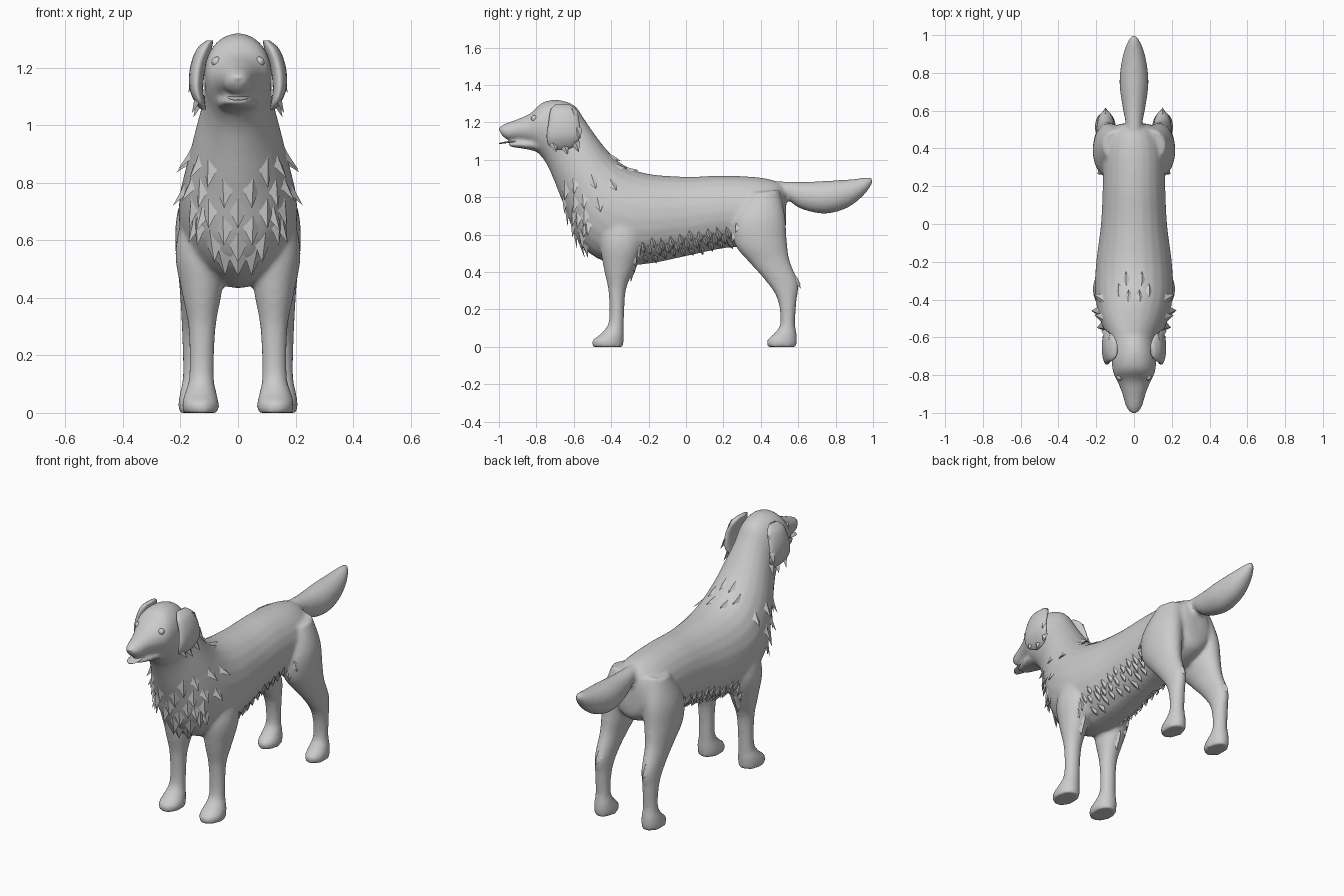
import bpy, bmesh, math, random
from mathutils import Vector

random.seed(4)


def spline(rows, t):
    # Catmull-Rom interpolation of section rows
    i = min(int(t), len(rows) - 2)
    f = t - i
    p = [rows[max(0, min(len(rows) - 1, i + k))] for k in (-1, 0, 1, 2)]
    return [0.5 * (2 * b + (c - a) * f + (2 * a - 5 * b + 4 * c - d) * f * f
                   + (3 * b - a - 3 * c + d) * f ** 3) for a, b, c, d in zip(*p)]


def make(name, bm, smooth=True):
    bmesh.ops.recalc_face_normals(bm, faces=bm.faces)
    me = bpy.data.meshes.new(name)
    bm.to_mesh(me)
    bm.free()
    me.polygons.foreach_set("use_smooth", [smooth] * len(me.polygons))
    ob = bpy.data.objects.new(name, me)
    bpy.context.collection.objects.link(ob)
    return ob


def loft(name, rows, side=1, sub=4, n=24):
    # row: centre x, one edge (y, z), opposite edge (y, z), half width
    bm = bmesh.new()
    rings = []
    for k in range((len(rows) - 1) * sub + 1):
        x, y1, z1, y2, z2, w = spline(rows, k / sub)
        ring = []
        for j in range(n):
            a = 2 * math.pi * j / n
            c, s = math.cos(a), math.sin(a)
            ring.append(bm.verts.new((side * (x + w * s), (y1 + y2) / 2 + (y1 - y2) / 2 * c,
                                      (z1 + z2) / 2 + (z1 - z2) / 2 * c)))
        rings.append(ring)
    for a, b in zip(rings, rings[1:]):
        for j in range(n):
            bm.faces.new((a[j], a[(j + 1) % n], b[(j + 1) % n], b[j]))
    bm.faces.new(rings[0])
    bm.faces.new(rings[-1])
    return make(name, bm)


# Trunk, neck and head in one sweep from rump to nose
trunk = [(.535, .79, .535, .66, .04), (.51, .87, .51, .58, .11), (.4, .905, .38, .53, .16),
         (.2, .915, .22, .53, .165), (0, .91, 0, .485, .175), (-.2, .925, -.2, .445, .2),
         (-.33, .97, -.39, .44, .207), (-.42, 1.05, -.56, .54, .185), (-.49, 1.14, -.65, .75, .15),
         (-.545, 1.22, -.71, .9, .122), (-.595, 1.29, -.75, .985, .117), (-.68, 1.32, -.79, 1.035, .118),
         (-.765, 1.308, -.82, 1.07, .108), (-.83, 1.25, -.85, 1.09, .085), (-.9, 1.218, -.9, 1.105, .062),
         (-.97, 1.192, -.955, 1.108, .044), (-1.005, 1.172, -.985, 1.13, .024)]
jaw = [(0, -.76, 1.14, -.76, 1.03, .08), (0, -.83, 1.11, -.83, 1.052, .07),
       (0, -.9, 1.1, -.9, 1.064, .052), (0, -.95, 1.093, -.945, 1.07, .03)]
front_leg = [(.11, -.43, .74, -.24, .74, .07), (.13, -.46, .57, -.23, .56, .088),
             (.126, -.44, .42, -.275, .42, .07), (.125, -.415, .3, -.322, .3, .048),
             (.127, -.412, .14, -.332, .12, .043), (.13, -.45, .075, -.332, .06, .056),
             (.13, -.5, .035, -.333, .03, .064), (.13, -.5, 0, -.335, 0, .062)]
hind_leg = [(.09, .33, .82, .5, .84, .075), (.125, .25, .68, .53, .7, .088),
            (.137, .26, .55, .54, .56, .08), (.145, .34, .45, .555, .46, .06),
            (.15, .42, .36, .6, .34, .048), (.152, .487, .26, .592, .25, .042),
            (.152, .505, .13, .583, .13, .04), (.152, .47, .07, .592, .07, .05),
            (.152, .432, .035, .594, .03, .056), (.152, .435, 0, .59, 0, .054)]
tail = [(0, .4, .885, .44, .78, .05), (0, .5, .885, .52, .8, .042), (0, .62, .882, .61, .74, .06),
        (0, .75, .888, .74, .712, .077), (0, .87, .895, .86, .742, .065),
        (0, .96, .905, .95, .81, .038), (0, 1.0, .905, 1.0, .88, .01)]

parts = [loft("body", [(0, *r) for r in trunk]), loft("jaw", jaw), loft("tail", tail)]
for s in (1, -1):
    parts += [loft("front_leg", front_leg, s), loft("hind_leg", hind_leg, s)]

# Fuse into one smooth skin
bpy.ops.object.select_all(action='DESELECT')
for o in parts:
    o.select_set(True)
body = parts[0]
bpy.context.view_layer.objects.active = body
bpy.ops.object.join()
rm = body.modifiers.new("fuse", 'REMESH')
rm.mode = 'VOXEL'
rm.voxel_size = .011
rm.use_smooth_shade = True
sm = body.modifiers.new("soften", 'SMOOTH')
sm.factor = .5
sm.iterations = 6
for m in ("fuse", "soften"):
    bpy.ops.object.modifier_apply(modifier=m)

# Ears
ear = [(.098, -.7, 1.295, -.62, 1.295, .012), (.118, -.725, 1.265, -.585, 1.265, .026),
       (.14, -.735, 1.2, -.57, 1.2, .027), (.145, -.745, 1.13, -.565, 1.13, .024),
       (.132, -.735, 1.08, -.59, 1.08, .017), (.12, -.69, 1.055, -.63, 1.055, .008)]
for s in (1, -1):
    loft("ear", ear, s)
    # Eyes
    hit, p, nrm, _ = body.ray_cast(Vector((s * .079, -2, 1.225)), Vector((0, 1, 0)))
    bm = bmesh.new()
    bmesh.ops.create_uvsphere(bm, u_segments=16, v_segments=10, radius=.018)
    bmesh.ops.translate(bm, verts=bm.verts, vec=p - nrm * .008)
    make("eye", bm)

# Tongue
loft("tongue", [(0, -.87, 1.108, -.87, 1.096, .035), (0, -.95, 1.1, -.95, 1.09, .036),
                (0, -.985, 1.094, -.985, 1.086, .024), (0, -1.0, 1.09, -1.0, 1.086, .006)])

fur = bmesh.new()


def tuft(p, nrm, d, length, width, lift):
    # Flat pointed lock lying on the skin
    d = (d - nrm * d.dot(nrm)).normalized()
    side = d.cross(nrm)
    q = [p + side * width - nrm * .012, p - side * width - nrm * .012,
         p - d * length * .6 - nrm * .004, p + d * length * .1 + nrm * .008, p + d * length + nrm * lift]
    a, b, top, mid, tip = [fur.verts.new(v) for v in q]
    for f in ((a, mid, top), (b, top, mid), (a, tip, mid), (b, mid, tip), (a, top, b), (a, b, tip)):
        fur.faces.new(f)


def cast(origin, direction, d, length, width, lift=.015):
    for s in (1, -1):
        o, r, dd = [Vector((s * v[0], v[1], v[2])) for v in (origin, direction, d)]
        ok, p, nrm, _ = body.ray_cast(o, r)
        if ok:
            tuft(p, nrm, dd, length, width, lift)


# Belly fringe
for row in range(3):
    for k in range(11):
        y = -.27 + .05 * k + .02 * row
        z = .475 + .17 * (y + .28) + .035 * row + random.uniform(-.012, .012)
        cast((1, y, z), (-1, 0, 0), (0, .25, -1), random.uniform(.04, .06), .026, .012)
# Chest ruff
for z, xs in ((.86, (.1,)), (.79, (.05, .13)), (.72, (0, .1, .16)), (.66, (.05, .14)),
              (.6, (0, .09)), (.55, (0, .06))):
    for x in xs:
        cast((x, -2, z), (0, 1, 0), (.1 * x, 0, -1), .075, .04, .022)
# Shoulder locks
for y, z in ((-.4, .88), (-.5, .9), (-.55, .8), (-.47, .78), (-.58, .7), (-.53, .66), (-.6, .88)):
    cast((1, y, z), (-1, 0, 0), (0, .3, -1), .065, .035, .03)
# Nape locks
for x, y in ((.03, -.4), (.08, -.37), (.04, -.31)):
    cast((x, y, 2), (0, 0, -1), (0, 1, -.4), .06, .03, .018)
# Elbow and hock locks
for z in (.4, .44):
    cast((.125, -.1, z), (0, -1, 0), (0, 0, -1), .055, .025, .01)
for z in (.35, .37):
    cast((.15, 1, z), (0, -1, 0), (0, 0, -1), .045, .025, .012)
# Ear locks
for s in (1, -1):
    for y, z, x in ((-.6, 1.25, .138), (-.58, 1.16, .158), (-.59, 1.09, .145), (-.65, 1.075, .14), (-.71, 1.09, .145)):
        tuft(Vector((s * x, y, z)), Vector((s, 0, 0)), Vector((0, .35, -1)), .05, .025, .015)
make("fur_locks", fur, False)
